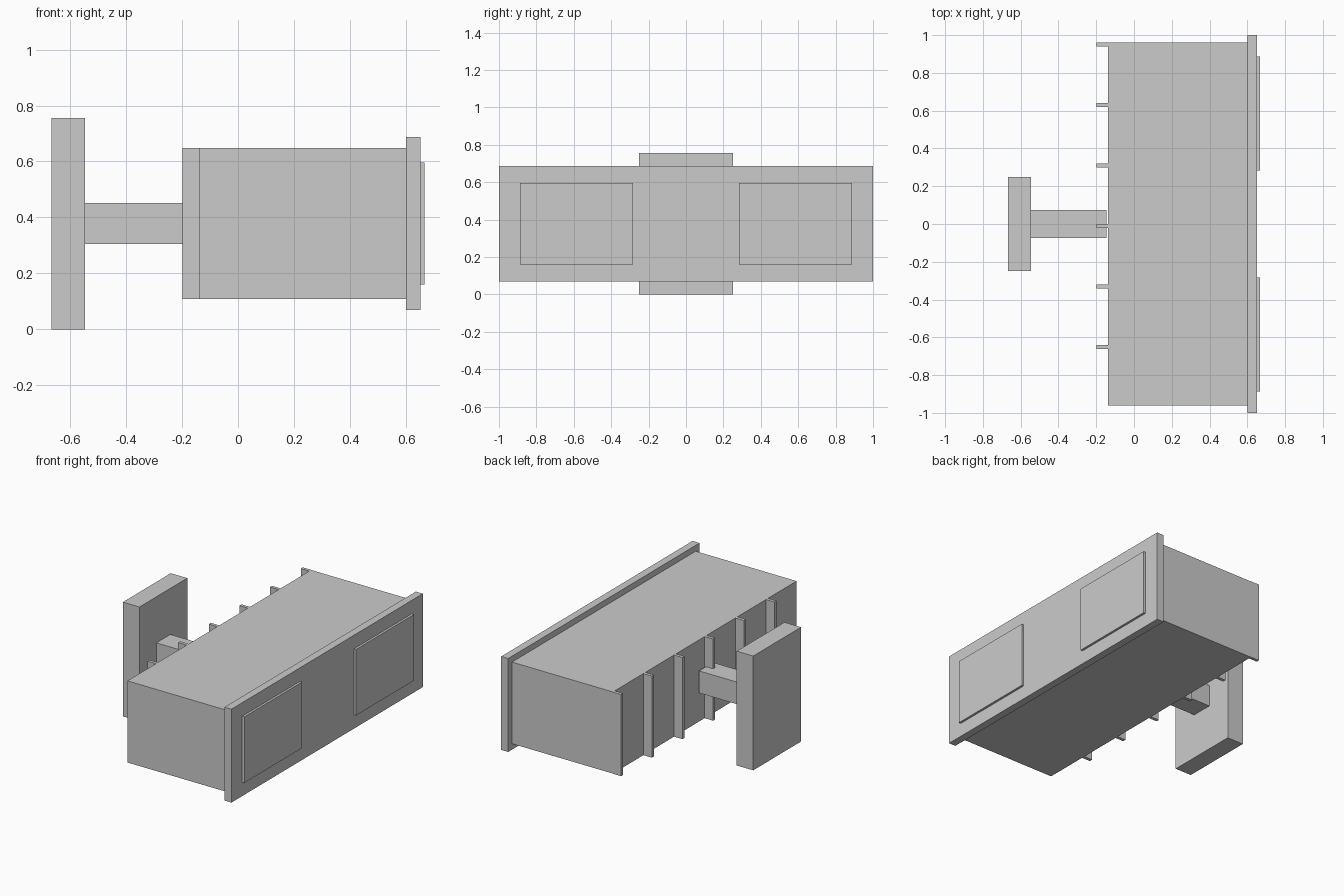
import bpy

if "Cube" in bpy.data.objects:
    bpy.data.objects.remove(bpy.data.objects["Cube"])


def box(name, x, y, z):
    """Axis-aligned box from (min, max) ranges."""
    bpy.ops.mesh.primitive_cube_add(size=1, location=[(a + b) / 2 for a, b in (x, y, z)])
    ob = bpy.context.object
    ob.name = name
    ob.scale = [b - a for a, b in (x, y, z)]
    bpy.ops.object.transform_apply(location=False, rotation=False, scale=True)
    return ob


# Mounting plate and the arm that carries the housing
box("mounting_plate", (-0.667, -0.546), (-0.25, 0.25), (0, 0.756))
box("support_arm", (-0.546, -0.146), (-0.073, 0.073), (0.305, 0.451))

# Main housing with its wider front bezel
box("housing", (-0.137, 0.601), (-0.96, 0.96), (0.108, 0.648))
box("front_bezel", (0.601, 0.652), (-1, 1), (0.069, 0.687))

# Two thin raised panels on the bezel
for side, y in (("left", (-0.887, -0.283)), ("right", (0.283, 0.887))):
    box(f"{side}_panel", (0.652, 0.667), y, (0.16, 0.597))

# Row of cooling fins on the back of the housing
for i in range(6):
    top = 0.962 - 0.3205 * i
    box(f"back_fin_{i + 1}", (-0.199, -0.137), (top - 0.021, top), (0.108, 0.648))
